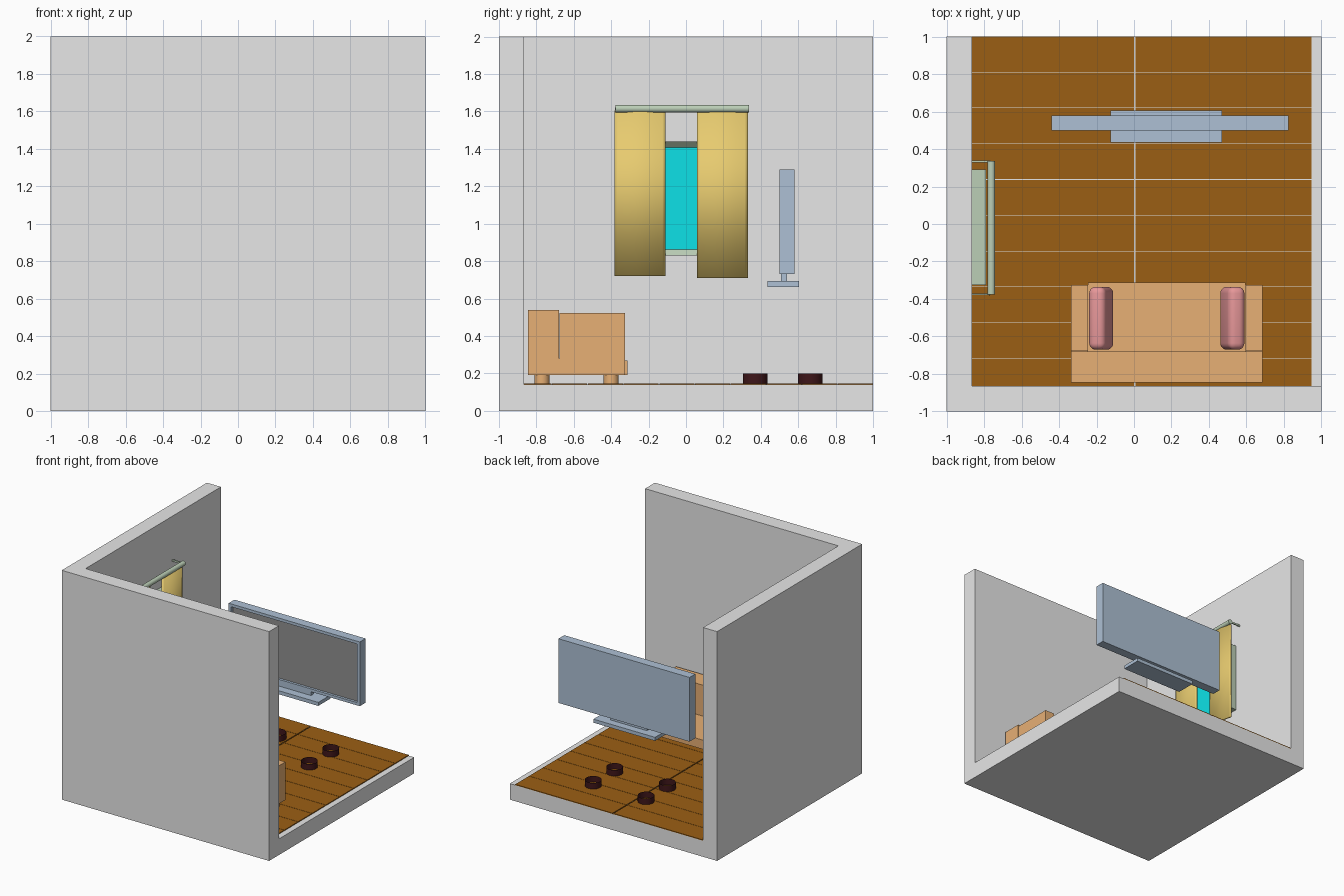
import bpy, bmesh, math
from mathutils import Matrix

cube = bpy.data.objects.get("Cube")
if cube:
    bpy.data.objects.remove(cube, do_unlink=True)


def material(name, *rgb):
    m = bpy.data.materials.new(name)
    m.use_nodes = True
    m.diffuse_color = (*rgb, 1)
    m.node_tree.nodes["Principled BSDF"].inputs["Base Color"].default_value = (*rgb, 1)
    return m


plaster = material("plaster grey", 0.8, 0.8, 0.8)
wood = material("floor brown", 0.33, 0.114, 0.007)
cloth = material("curtain yellow", 0.9, 0.67, 0.18)
pale_green = material("pale green", 0.5, 0.62, 0.47)
cyan = material("glass cyan", 0.005, 0.87, 0.92)
blue_grey = material("blue grey", 0.42, 0.53, 0.66)
screen_grey = material("screen grey", 0.28, 0.28, 0.28)
dark_red = material("dark red brown", 0.05, 0.008, 0.01)
tan = material("sofa tan", 0.89, 0.48, 0.195)
pink = material("pillow pink", 0.85, 0.33, 0.34)


def finish(name, bm, *mats):
    bmesh.ops.recalc_face_normals(bm, faces=bm.faces)
    mesh = bpy.data.meshes.new(name)
    bm.to_mesh(mesh)
    bm.free()
    for m in mats:
        mesh.materials.append(m)
    ob = bpy.data.objects.new(name, mesh)
    bpy.context.collection.objects.link(ob)
    return ob


def add_box(bm, x, y, z):
    """Add a box from (min, max) pairs."""
    mat = Matrix.Translation([(a + b) / 2 for a, b in (x, y, z)])
    mat = mat @ Matrix.Diagonal([b - a for a, b in (x, y, z)] + [1])
    return bmesh.ops.create_cube(bm, size=1, matrix=mat)


def box(name, mat, x, y, z):
    bm = bmesh.new()
    add_box(bm, x, y, z)
    return finish(name, bm, mat)


def smooth(ob, angle=40):
    bpy.ops.object.select_all(action="DESELECT")
    ob.select_set(True)
    bpy.context.view_layer.objects.active = ob
    bpy.ops.object.shade_smooth_by_angle(angle=math.radians(angle))


def cylinder(name, mat, centre, radius, depth, caps=True, along_y=False):
    bm = bmesh.new()
    m = Matrix.Translation(centre)
    if along_y:
        m = m @ Matrix.Rotation(math.pi / 2, 4, "X")
    bmesh.ops.create_cone(bm, cap_ends=caps, segments=24, radius1=radius,
                          radius2=radius, depth=depth, matrix=m)
    ob = finish(name, bm, mat)
    smooth(ob)
    return ob


INNER = -0.865   # inner face of both walls
SLAB = 0.14      # top of the floor slab

# Room shell: a solid block with one corner cut away
room = box("room_shell", plaster, (-1, 1), (-1, 1), (0, 2))
cutter = box("room_cutter", plaster, (INNER, 2), (INNER, 2), (SLAB, 3))
cutter.hide_render = True
cut = room.modifiers.new("corner", "BOOLEAN")
cut.operation = "DIFFERENCE"
cut.object = cutter
cut.solver = "EXACT"
bpy.context.view_layer.objects.active = room
bpy.ops.object.modifier_apply(modifier="corner")
bpy.data.objects.remove(cutter, do_unlink=True)

# Floor planks in two columns
bm = bmesh.new()
pitch, gap = 0.191, 0.003
for row in range(10):
    top = 1 - row * pitch
    low = max(top - pitch + gap, INNER)
    for x in ((INNER, 0.0), (0.009, 0.948)):
        add_box(bm, x, (low, top), (SLAB, SLAB + 0.007))
finish("floor_planks", bm, wood)

# Window: frame with pane
win_y, win_z, rim = (-0.325, 0.29), (0.83, 1.44), 0.045
bm = bmesh.new()
res = add_box(bm, (INNER, -0.79), win_y, win_z)
front = [f for f in bm.faces if f.calc_center_median().x > -0.8]
bmesh.ops.inset_region(bm, faces=front, thickness=rim)
bmesh.ops.translate(bm, verts=front[0].verts, vec=(-0.03, 0, 0))
front[0].material_index = 1
finish("window", bm, pale_green, cyan)

# Curtain rod and its brackets
cylinder("curtain_rod", pale_green, (-0.762, -0.02, 1.615), 0.021, 0.715, along_y=True)
for side, y in (("front", -0.375), ("back", 0.333)):
    box(f"rod_bracket_{side}", pale_green, (INNER, -0.765),
        (y - 0.005, y + 0.005), (1.607, 1.622))


# Curtains: gently bowed sheets
def curtain(name, y0, y1, z0, z1):
    bm = bmesh.new()
    steps = 16
    prev = None
    for i in range(steps + 1):
        t = i / steps
        x = -0.775 + 0.022 * math.sin(math.pi * t)
        y = y0 + (y1 - y0) * t
        pair = [bm.verts.new((x, y, z)) for z in (z0, z1)]
        if prev:
            bm.faces.new((prev[0], pair[0], pair[1], prev[1]))
        prev = pair
    ob = finish(name, bm, cloth)
    solid = ob.modifiers.new("thickness", "SOLIDIFY")
    solid.thickness = 0.012
    solid.offset = 0
    smooth(ob)


curtain("curtain_front", -0.38, -0.11, 0.72, 1.605)
curtain("curtain_back", 0.06, 0.33, 0.71, 1.598)

# Sofa
MID = 0.175      # shared centre line of sofa and television
box("sofa_back", tan, (-0.335, 0.685), (-0.845, -0.68), (0.19, 0.54))
box("sofa_seat", tan, (-0.245, 0.595), (-0.68, -0.312), (0.19, 0.27))
for side, s in (("right", -1), ("left", 1)):
    xs = sorted((MID + s * 0.42, MID + s * 0.51))
    box(f"sofa_arm_{side}", tan, xs, (-0.677, -0.325), (0.19, 0.522))
    box(f"sofa_arm_join_{side}", tan, xs, (-0.68, -0.67), (0.19, 0.28))
    for end, y in (("back", -0.77), ("front", -0.4)):
        cylinder(f"sofa_foot_{side}_{end}", tan,
                 (MID + s * 0.455, y, 0.167), 0.04, 0.054)
    # Pillow leaning on the arm
    pillow = box(f"pillow_{side}", pink, (-0.046, 0.046), (-0.168, 0.168), (-0.11, 0.11))
    pillow.location = (MID + s * 0.35, -0.503, 0.385)
    pillow.rotation_euler.y = s * 0.25
    bev = pillow.modifiers.new("round", "BEVEL")
    bev.width = 0.035
    bev.segments = 5
    smooth(pillow, 180)

# Television with a sunken screen
bm = bmesh.new()
add_box(bm, (-0.44, 0.825), (0.5, 0.58), (0.73, 1.29))
face = [f for f in bm.faces if f.calc_center_median().y < 0.51]
bmesh.ops.inset_region(bm, faces=face, thickness=0.035)
bmesh.ops.inset_region(bm, faces=face, thickness=0.001)
bmesh.ops.translate(bm, verts=face[0].verts, vec=(0, 0.02, 0))
face[0].material_index = 1
finish("television", bm, blue_grey, screen_grey)
box("television_neck", blue_grey, (0.0, 0.35), (0.507, 0.54), (0.69, 0.735))
box("television_base", blue_grey, (-0.125, 0.47), (0.435, 0.605), (0.662, 0.693))

# Four open rings on the floor
for side, s in (("right", -1), ("left", 1)):
    for end, y in (("front", 0.37), ("back", 0.665)):
        cylinder(f"floor_ring_{side}_{end}", dark_red,
                 (MID + s * 0.255, y, 0.17), 0.066, 0.06, caps=False)
